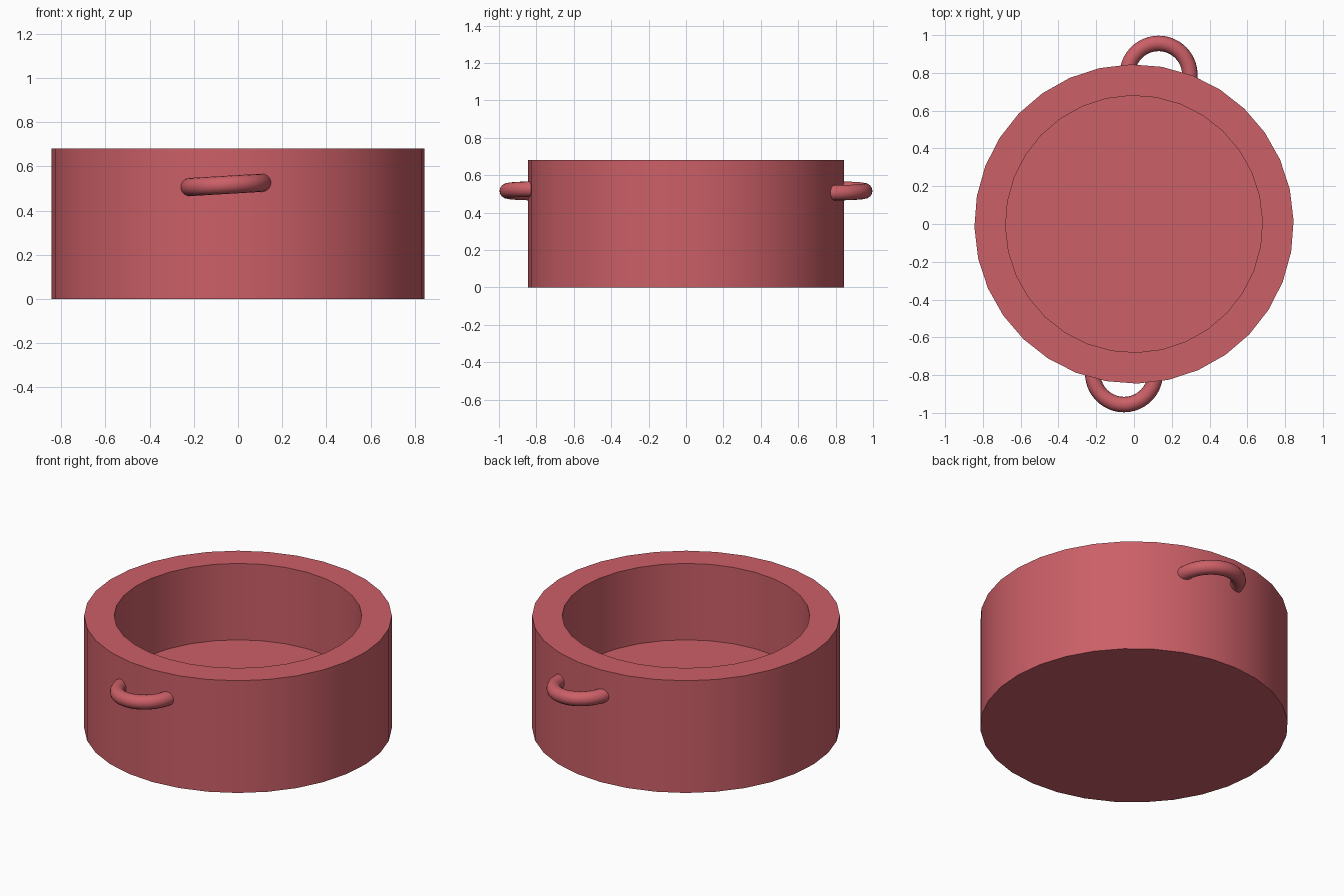
import bpy, math
from mathutils import Matrix, Vector

if "Cube" in bpy.data.objects:
    bpy.data.objects.remove(bpy.data.objects["Cube"])

red = bpy.data.materials.new("dusty red")
red.diffuse_color = (0.60, 0.115, 0.136, 1)
red.use_nodes = True
red.node_tree.nodes["Principled BSDF"].inputs["Base Color"].default_value = red.diffuse_color


def add_mesh(name, verts, faces):
    me = bpy.data.meshes.new(name)
    me.from_pydata(verts, [], faces)
    me.materials.append(red)
    ob = bpy.data.objects.new(name, me)
    bpy.context.collection.objects.link(ob)
    bpy.ops.object.select_all(action='DESELECT')
    ob.select_set(True)
    bpy.context.view_layer.objects.active = ob
    bpy.ops.object.shade_smooth_by_angle(angle=math.radians(35))
    return ob


# Pot body: thick-walled cylinder with a solid base, lathed from a profile
SIDES = 32
profile = [(0.845, 0), (0.845, 0.68), (0.68, 0.68), (0.68, 0.217)]
verts, faces = [], []
for r, z in profile:
    for i in range(SIDES):
        a = math.radians(1.2) + math.tau * i / SIDES
        verts.append((r * math.cos(a), r * math.sin(a), z))
for k in range(len(profile) - 1):
    for i in range(SIDES):
        j = (i + 1) % SIDES
        faces.append((k * SIDES + i, k * SIDES + j, (k + 1) * SIDES + j, (k + 1) * SIDES + i))
faces.append(tuple(reversed(range(SIDES))))          # underside
faces.append(tuple(range(3 * SIDES, 4 * SIDES)))     # inner floor
add_mesh("pot_body", verts, faces)


# Handle: a slightly tilted partial ring whose ends sink into the wall
def handle(name, x, y, turn):
    R, r, n, m = 0.166, 0.041, 28, 16
    place = (Matrix.Translation((x, y, 0.516)) @ Matrix.Rotation(turn, 4, 'Z')
             @ Matrix.Rotation(math.radians(-3.4), 4, 'Y'))
    start, end = math.radians(162), math.radians(378)
    verts, faces = [], []
    for i in range(n + 1):
        a = start + (end - start) * i / n
        for j in range(m):
            b = math.tau * j / m
            d = R + r * math.cos(b)
            verts.append(place @ Vector((d * math.cos(a), d * math.sin(a), r * math.sin(b))))
    for i in range(n):
        for j in range(m):
            k = (j + 1) % m
            faces.append((i * m + j, (i + 1) * m + j, (i + 1) * m + k, i * m + k))
    faces.append(tuple(range(m)))
    faces.append(tuple(reversed(range(n * m, (n + 1) * m))))
    add_mesh(name, verts, faces)


handle("front_handle", -0.053, -0.79, 0)
handle("back_handle", 0.13, 0.79, math.pi)
